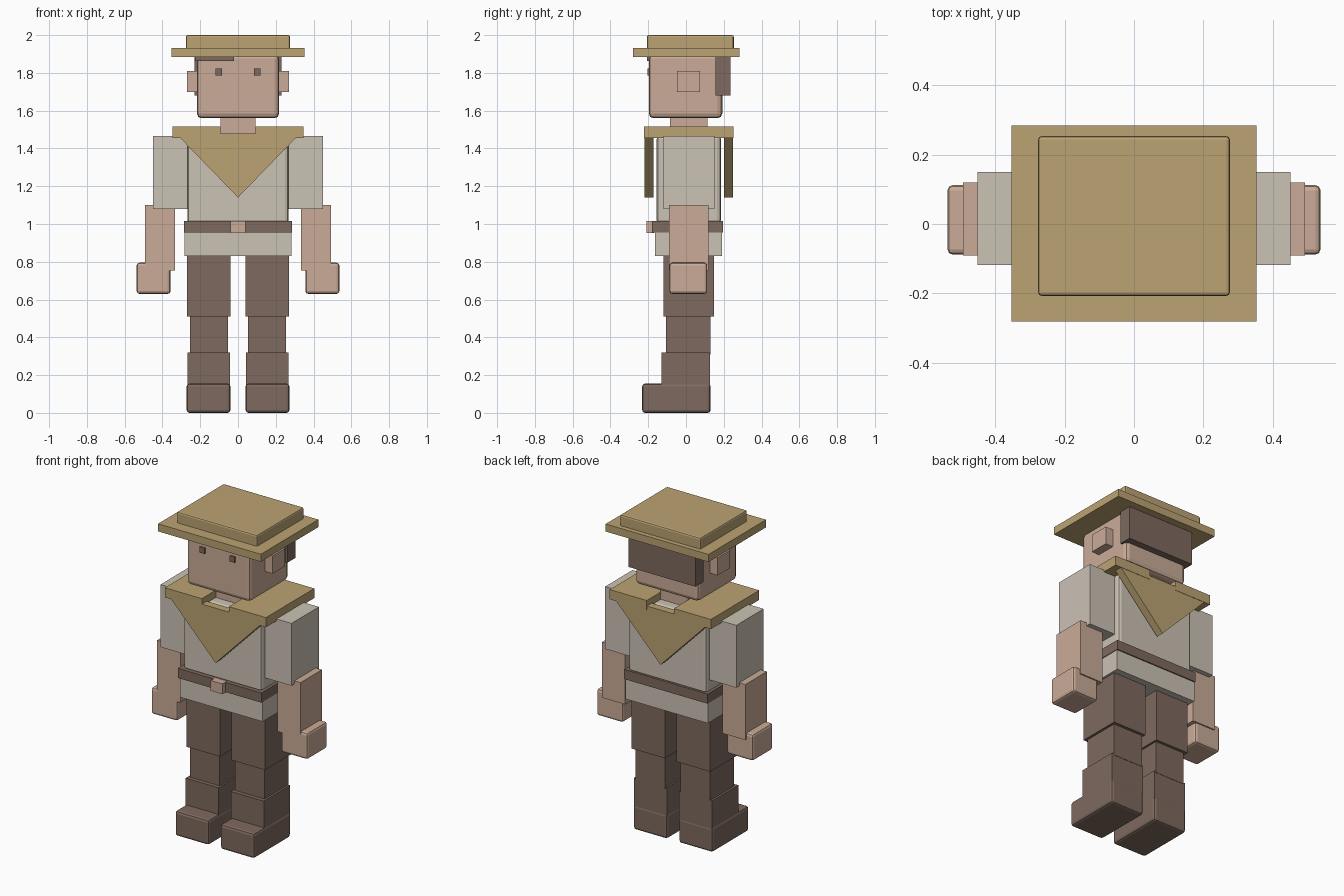
import bpy

if "Cube" in bpy.data.objects:
    bpy.data.objects.remove(bpy.data.objects["Cube"])


def material(name, rgb):
    m = bpy.data.materials.new(name)
    m.diffuse_color = (*rgb, 1)
    m.use_nodes = True
    m.node_tree.nodes["Principled BSDF"].inputs["Base Color"].default_value = m.diffuse_color
    return m


SKIN = material("skin", (0.59, 0.41, 0.31))
TAN = material("tan cloth", (0.50, 0.365, 0.17))
SHIRT = material("pale shirt", (0.60, 0.54, 0.46))
BROWN = material("dark brown", (0.208, 0.144, 0.112))


def mesh(name, verts, faces, mat, bevel=0):
    me = bpy.data.meshes.new(name)
    me.from_pydata(verts, [], faces)
    me.materials.append(mat)
    ob = bpy.data.objects.new(name, me)
    bpy.context.collection.objects.link(ob)
    if bevel:
        mod = ob.modifiers.new("soft edges", 'BEVEL')
        mod.width = bevel
        mod.segments = 2
    return ob


def box(name, x, y, z, mat, bevel=0):
    """Box from its (min, max) range on each axis."""
    verts = [(i, j, k) for i in x for j in y for k in z]
    faces = [(0, 1, 3, 2), (4, 6, 7, 5), (0, 4, 5, 1),
             (2, 3, 7, 6), (0, 2, 6, 4), (1, 5, 7, 3)]
    return mesh(name, verts, faces, mat, bevel)


def pair(name, x, y, z, mat, bevel=0):
    """The same box on both sides of the body."""
    box(name + "_right", x, y, z, mat, bevel)
    box(name + "_left", (-x[1], -x[0]), y, z, mat, bevel)


def scarf_point(name, y):
    """Hanging triangle of cloth."""
    verts = [(x, j, z) for j in y
             for x, z in ((-0.33, 1.48), (0, 1.14), (0.33, 1.48))]
    faces = [(0, 1, 2), (3, 5, 4), (0, 3, 4, 1), (1, 4, 5, 2), (2, 5, 3, 0)]
    mesh(name, verts, faces, TAN)


# Legs
pair("foot", (0.04, 0.272), (-0.232, 0.13), (0, 0.155), BROWN, 0.015)
pair("boot_cuff", (0.042, 0.268), (-0.13, 0.128), (0.14, 0.32), BROWN)
pair("shin", (0.052, 0.255), (-0.105, 0.13), (0.31, 0.52), BROWN)
pair("thigh", (0.04, 0.27), (-0.12, 0.148), (0.51, 0.84), BROWN)

# Body
box("hips", (-0.283, 0.283), (-0.163, 0.19), (0.83, 0.96), SHIRT)
box("belt", (-0.287, 0.287), (-0.18, 0.197), (0.955, 1.015), BROWN)
box("buckle", (-0.04, 0.04), (-0.21, -0.17), (0.953, 1.017), SKIN)
box("torso", (-0.268, 0.268), (-0.155, 0.185), (1.0, 1.47), SHIRT, 0.02)
box("neck", (-0.093, 0.093), (-0.085, 0.115), (1.45, 1.58), SKIN)

# Arms
pair("sleeve", (0.262, 0.45), (-0.118, 0.15), (1.08, 1.467), SHIRT)
pair("forearm", (0.333, 0.492), (-0.09, 0.12), (0.755, 1.10), SKIN)
pair("hand", (0.357, 0.537), (-0.088, 0.112), (0.63, 0.795), SKIN, 0.015)

# Scarf
pair("scarf_shoulder", (0.093, 0.347), (-0.222, 0.252), (1.455, 1.515), TAN)
scarf_point("scarf_front", (-0.22, -0.172))
scarf_point("scarf_back", (0.202, 0.25))

# Head
box("head", (-0.218, 0.218), (-0.197, 0.192), (1.56, 1.90), SKIN, 0.025)
pair("ear", (0.21, 0.27), (-0.047, 0.075), (1.70, 1.81), SKIN)
pair("eye", (0.086, 0.12), (-0.205, -0.196), (1.787, 1.823), BROWN)
box("back_hair", (-0.23, 0.23), (0.155, 0.235), (1.68, 1.89), BROWN)
box("fringe", (-0.228, -0.022), (-0.206, -0.17), (1.862, 1.89), BROWN)

# Hat
box("hat_brim", (-0.353, 0.353), (-0.28, 0.283), (1.885, 1.932), TAN)
box("hat_crown", (-0.276, 0.276), (-0.207, 0.253), (1.92, 2.0), TAN, 0.01)
